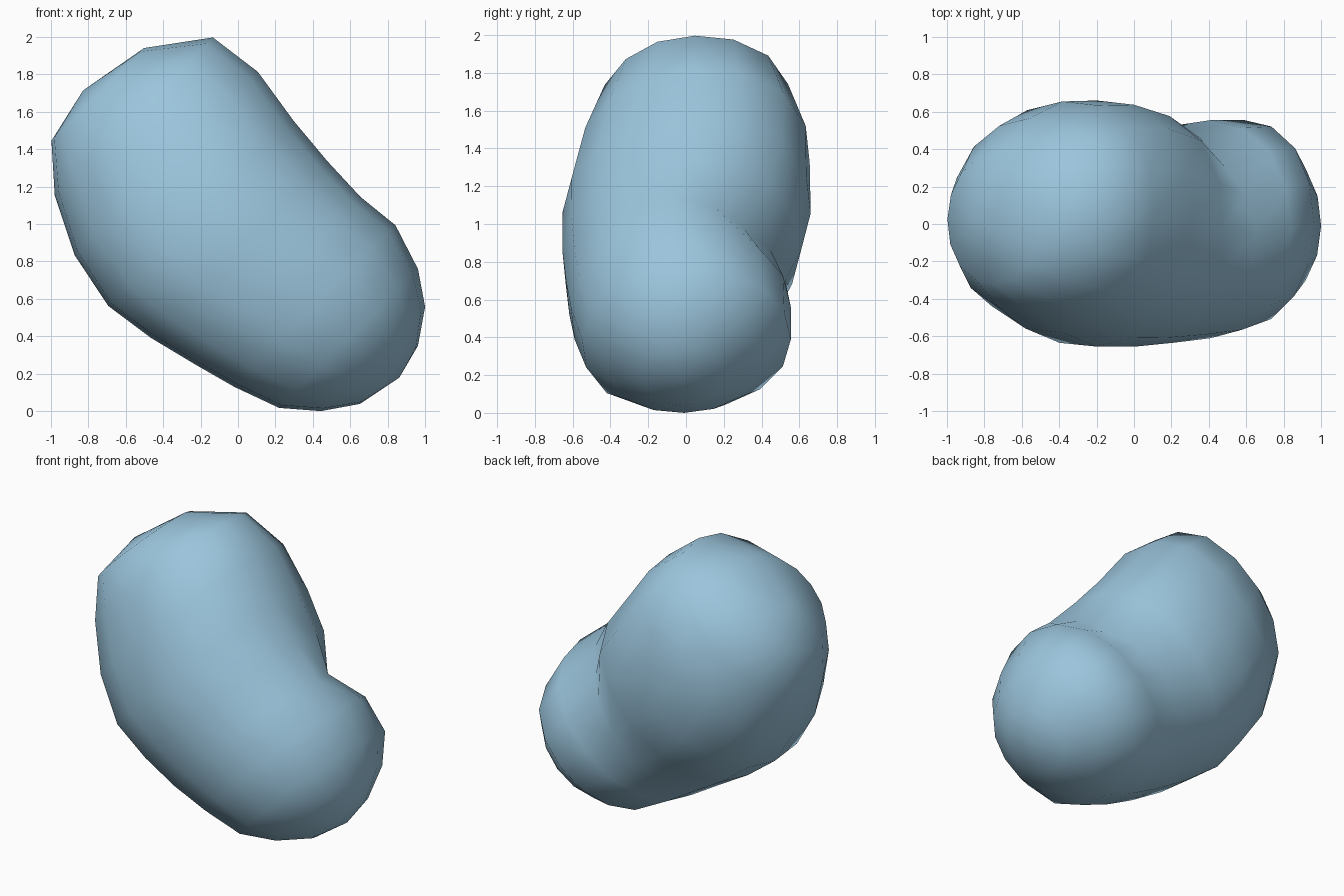
import bpy
import bmesh
from math import sin, cos, pi, sqrt

cube = bpy.data.objects.get("Cube")
if cube:
    bpy.data.objects.remove(cube, do_unlink=True)

SEGMENTS = 16

# Cross-sections along the slanted axis: position, lower side, upper side,
# front, back, swelling of the lower front corner and of the upper rear corner
SECTIONS = [
    (-1.02, -.39, .31, -.32, .37, .03, .03),
    (-.8, -.585, .61, -.47, .565, .06, .06),
    (-.5, -.735, .65, -.58, .655, .09, .09),
    (-.18, -.80, .60, -.655, .66, .1, .09),
    (.1, -.76, .575, -.655, .61, .1, .05),
    (.36, -.695, .565, -.635, .525, .1, -.12),
    (.6, -.63, .59, -.61, .555, .09, .01),
    (.85, -.54, .51, -.55, .555, .08, .03),
    (1.02, -.394, .394, -.42, .40, .05, .02),
    (1.14, -.22, .22, -.24, .20, 0, 0),
]
START = (-1.09, -.08, .03)
END = (1.19, .03, -.02)


def place(along, across, y):
    """Turn slanted axis coordinates into model space."""
    return ((along + across) / sqrt(2), y, 1 + (across - along) / sqrt(2))


def ring_points(along, low, high, front, back, front_swell, rear_swell):
    """Elliptical section with two opposite corners swollen or hollowed."""
    for i in range(SEGMENTS):
        a = 2 * pi * i / SEGMENTS
        twist = max(sin(2 * a), 0)
        r = 1 + (rear_swell if a < pi else front_swell) * twist ** 2
        yield place(along,
                    (low + high) / 2 + r * cos(a) * (high - low) / 2,
                    (front + back) / 2 + r * sin(a) * (back - front) / 2)


# Bean body: loft through the sections, closed by a point at each end
bm = bmesh.new()
rings = [[bm.verts.new(p) for p in ring_points(*sec)] for sec in SECTIONS]
for a, b in zip(rings, rings[1:]):
    for i in range(SEGMENTS):
        j = (i + 1) % SEGMENTS
        bm.faces.new((a[i], a[j], b[j], b[i]))
for tip, ring in ((START, rings[0]), (END, rings[-1])):
    v = bm.verts.new(place(*tip))
    for i in range(SEGMENTS):
        bm.faces.new((v, ring[i], ring[(i + 1) % SEGMENTS]))
bmesh.ops.recalc_face_normals(bm, faces=bm.faces)

mesh = bpy.data.meshes.new("bean_body")
bm.to_mesh(mesh)
bm.free()
mesh.shade_smooth()
body = bpy.data.objects.new("bean_body", mesh)
bpy.context.collection.objects.link(body)

# Light blue skin
color = (.33, .56, .72, 1)
mat = bpy.data.materials.new("light_blue")
mat.use_nodes = True
mat.diffuse_color = color
mat.node_tree.nodes["Principled BSDF"].inputs["Base Color"].default_value = color
mesh.materials.append(mat)
